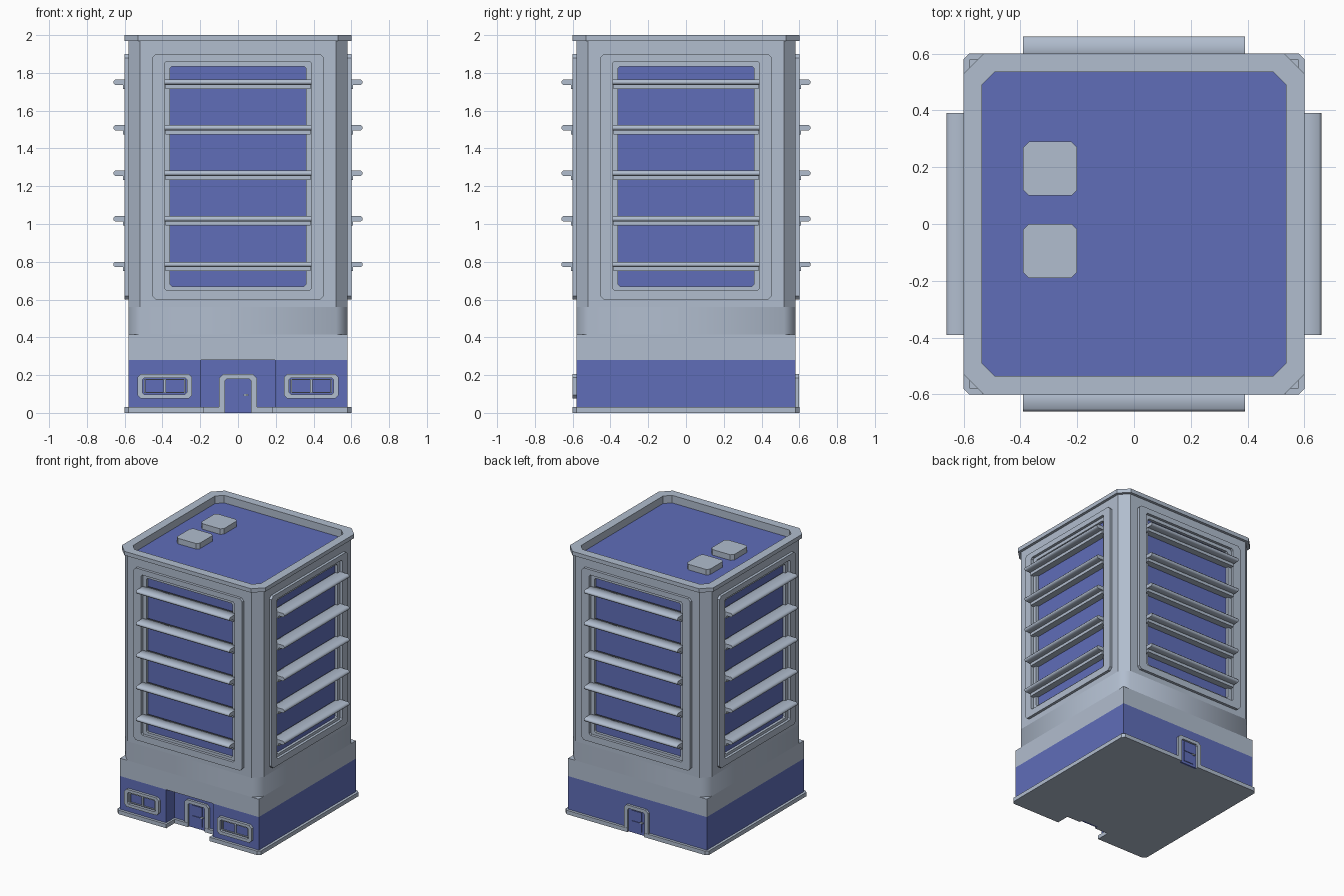
import bpy
import bmesh
from math import pi
from mathutils import Matrix, Vector

cube = bpy.data.objects.get("Cube")
if cube:
    bpy.data.objects.remove(cube)


def material(name, rgb):
    m = bpy.data.materials.new(name)
    m.use_nodes = True
    colour = (*rgb, 1)
    m.diffuse_color = colour
    m.node_tree.nodes["Principled BSDF"].inputs["Base Color"].default_value = colour
    return m


GREY = material("pale grey", (0.44, 0.51, 0.62))
BLUE = material("blue", (0.115, 0.155, 0.485))


# Placement: plan (extrude up), facade (extrude outward), section (extrude along a facade)
def plan(u, v, d):
    return Vector((u, v, d))


def facade(k):
    turn = Matrix.Rotation(k * pi / 2, 3, "Z")
    return lambda u, v, d: turn @ Vector((u, -d, v))


def section(k):
    turn = Matrix.Rotation(k * pi / 2, 3, "Z")
    return lambda u, v, d: turn @ Vector((d, -u, v))


def rect(u0, u1, v0, v1, c=0.0):
    """Rectangle with chamfered corners, always eight points."""
    return [(u0 + c, v0), (u1 - c, v0), (u1, v0 + c), (u1, v1 - c),
            (u1 - c, v1), (u0 + c, v1), (u0, v1 - c), (u0, v0 + c)]


def square(h, c=0.0):
    return rect(-h, h, -h, h, c)


def solid(name, place, mat, outer, lo, hi, inner=None, smooth=False):
    """Extrude an outline, or the ring between two outlines."""
    bm = bmesh.new()

    def loop(points, d):
        return [bm.verts.new(place(u, v, d)) for u, v in points]

    def walls(a, b):
        n = len(a)
        return [bm.faces.new((a[i], a[(i + 1) % n], b[(i + 1) % n], b[i])) for i in range(n)]

    a, b = loop(outer, lo), loop(outer, hi)
    sides = walls(a, b)
    if inner:
        c, d = loop(inner, lo), loop(inner, hi)
        walls(c, d)
        walls(a, c)
        walls(b, d)
    else:
        for cap in (bm.faces.new(a), bm.faces.new(b)):
            for e in cap.edges:
                e.smooth = False
    for f in sides:
        f.smooth = smooth
    bmesh.ops.remove_doubles(bm, verts=bm.verts[:], dist=1e-5)
    bmesh.ops.recalc_face_normals(bm, faces=bm.faces[:])
    mesh = bpy.data.meshes.new(name)
    bm.to_mesh(mesh)
    bm.free()
    mesh.materials.append(mat)
    ob = bpy.data.objects.new(name, mesh)
    bpy.context.collection.objects.link(ob)
    return ob


def mirrored(half):
    """Close a half outline by mirroring it across x = 0."""
    return half + [(-x, y) for x, y in reversed(half)]


# Plinth with entrance recess and door gaps
solid("plinth", plan, GREY, mirrored([
    (0.07, -0.48), (0.07, -0.50), (0.18, -0.50), (0.18, -0.6), (0.58, -0.6), (0.6, -0.58),
    (0.6, 0.58), (0.58, 0.6), (0.07, 0.6), (0.07, 0.57)]), 0, 0.03)

# Ground floor and the block above it
solid("ground_floor", plan, BLUE, mirrored([
    (0.195, -0.48), (0.195, -0.58), (0.58, -0.58), (0.58, 0.58)]), 0.005, 0.28)
solid("ground_floor_top", plan, GREY, square(0.58), 0.28, 0.415)
solid("tower_base", plan, GREY, square(0.58, 0.06), 0.415, 0.56, smooth=True)

# Tower core with corner pilasters
corner = [(0.52, -0.58), (0.58, -0.52), (0.555, -0.52), (0.555, 0.52), (0.58, 0.52), (0.52, 0.58)]
core = [(0.52, -0.555)] + corner + [(0.52, 0.555)]
solid("tower_core", plan, GREY, mirrored(core), 0.56, 1.94)

# Four facades
for k, side in enumerate(("front", "left", "back", "right")):
    f = facade(k)
    solid(side + "_wall", f, GREY, rect(-0.52, 0.52, 0.56, 1.94), 0.52, 0.58,
          rect(-0.39, 0.39, 0.65, 1.86, 0.01))
    solid(side + "_outer_frame", f, GREY, rect(-0.455, 0.455, 0.6, 1.9, 0.02), 0.575, 0.6,
          rect(-0.39, 0.39, 0.65, 1.86, 0.01))
    solid(side + "_inner_frame", f, GREY, rect(-0.39, 0.39, 0.65, 1.86, 0.01), 0.55, 0.58,
          rect(-0.36, 0.36, 0.67, 1.835, 0.01))
    solid(side + "_glass", f, BLUE, rect(-0.365, 0.365, 0.665, 1.84), 0.553, 0.56)
    # Sun shades
    for i in range(5):
        z = 0.75 + 0.2413 * i
        blade = [(0.557, z + 0.05), (0.65, z + 0.05), (0.66, z + 0.04),
                 (0.66, z + 0.03), (0.65, z + 0.022), (0.557, z + 0.022)]
        solid(f"{side}_shade_{i + 1}", section(k), GREY, blade, -0.39, 0.39, smooth=True)
        solid(f"{side}_shade_rail_{i + 1}", f, GREY,
              rect(-0.385, 0.385, z, z + 0.025), 0.557, 0.61)

# Parapet, roof and rooftop units
solid("parapet_wall", plan, GREY, square(0.58, 0.06), 1.94, 1.97, square(0.535, 0.045))
solid("parapet_cap", plan, GREY, square(0.6, 0.07), 1.97, 2.0, square(0.535, 0.045))
solid("roof", plan, BLUE, square(0.54, 0.045), 1.935, 1.943)
for i, y in enumerate((-0.19, 0.1)):
    solid(f"roof_unit_{i + 1}", plan, GREY, rect(-0.39, -0.2, y, y + 0.19, 0.02), 1.94, 1.985)

# Ground floor windows
front = facade(0)
for name, x in (("right", -0.388), ("left", 0.388)):
    solid(name + "_window_frame", front, GREY, rect(x - 0.145, x + 0.145, 0.075, 0.207, 0.02),
          0.575, 0.6, rect(x - 0.118, x + 0.118, 0.098, 0.186, 0.01))
    solid(name + "_window_sash", front, GREY, rect(x - 0.11, x + 0.11, 0.104, 0.18), 0.575, 0.588,
          rect(x - 0.102, x + 0.102, 0.11, 0.174))
    solid(name + "_window_mullion", front, GREY, rect(x - 0.006, x + 0.006, 0.108, 0.176),
          0.575, 0.588)

# Front door in the recess, back door on the rear wall
frame = mirrored([(0.06, 0.18), (0.07, 0.17), (0.07, 0), (0.1, 0), (0.1, 0.185), (0.08, 0.205)])
for name, k, d in (("front", 0, 0.48), ("back", 2, 0.58)):
    f = facade(k)
    solid(name + "_door_frame", f, GREY, frame, d - 0.01, d + 0.018)
    solid(name + "_door", f, BLUE, rect(-0.07, 0.07, 0, 0.18), d - 0.01, d + 0.004)
    for part, z in (("lower", 0.02), ("upper", 0.1)):
        solid(f"{name}_door_{part}_panel", f, BLUE, rect(-0.04, 0.04, z, z + 0.07), d, d + 0.009)
    solid(name + "_door_handle", f, GREY, rect(0.03, 0.055, 0.09, 0.1, 0.003), d, d + 0.016)
